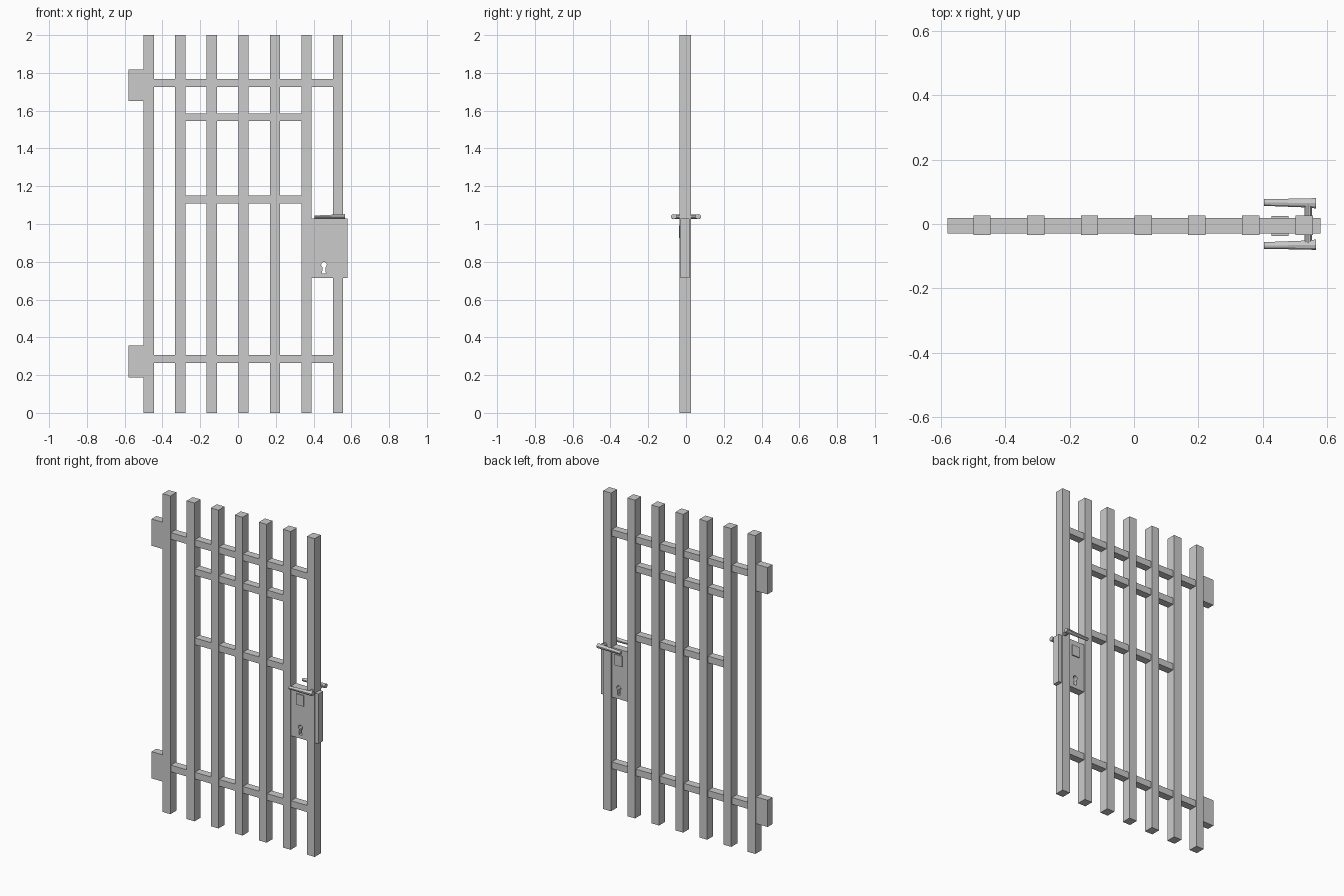
import bpy, bmesh, math
from mathutils import Vector

if "Cube" in bpy.data.objects:
    bpy.data.objects.remove(bpy.data.objects["Cube"])


def make_object(name, bm):
    bmesh.ops.recalc_face_normals(bm, faces=bm.faces)
    mesh = bpy.data.meshes.new(name)
    bm.to_mesh(mesh)
    bm.free()
    obj = bpy.data.objects.new(name, mesh)
    bpy.context.collection.objects.link(obj)
    return obj


def box(name, x, y, z):
    """Box from (min, max) ranges."""
    bm = bmesh.new()
    bmesh.ops.create_cube(bm, size=1)
    for v in bm.verts:
        v.co = Vector([(a + b) / 2 + c * (b - a) for c, (a, b) in zip(v.co, (x, y, z))])
    return make_object(name, bm)


def loft(name, rings):
    """Closed solid skinned through equal-length rings of points."""
    bm = bmesh.new()
    loops = [[bm.verts.new(p) for p in ring] for ring in rings]
    n = len(loops[0])
    for a, b in zip(loops, loops[1:]):
        for i in range(n):
            j = (i + 1) % n
            bm.faces.new((a[i], a[j], b[j], b[i]))
    bm.faces.new(loops[0])
    bm.faces.new(loops[-1])
    return make_object(name, bm)


BAR_Y = (-0.034, 0.026)
RAIL_Y = (-0.030, 0.018)
bar_x = [-0.473 + 0.1672 * i for i in range(7)]

# Vertical bars
for i, x in enumerate(bar_x):
    box(f"bar_{i + 1}", (x - 0.027, x + 0.027), BAR_Y, (0, 2))

# Horizontal rails: outer pair spans all bars, inner pair spans bars 2 to 6
for name, first, last, z in (("bottom_rail", 0, 6, 0.286), ("middle_rail", 1, 5, 1.130),
                             ("upper_rail", 1, 5, 1.565), ("top_rail", 0, 6, 1.747)):
    box(name, (bar_x[first], bar_x[last]), RAIL_Y, (z - 0.021, z + 0.021))

# Hinge blocks
for name, z in (("lower_hinge", 0.272), ("upper_hinge", 1.734)):
    box(name, (-0.58, bar_x[0]), RAIL_Y, (z - 0.084, z + 0.084))

# Lock case with a keyhole cut right through
lock = box("lock_case", (0.365, 0.58), RAIL_Y, (0.715, 1.028))
kx, kz, kr = 0.455, 0.784, 0.015
arc = [math.radians(-60 + 300 * i / 10) for i in range(11)]
outline = [(kx + kr * math.cos(a), kz + kr * math.sin(a)) for a in arc]
outline += [(kx - 0.010, 0.738), (kx + 0.010, 0.738)]
cutter = loft("keyhole_cutter", [[(x, y, z) for x, z in outline] for y in (-0.1, 0.1)])
cutter.hide_render = True
mod = lock.modifiers.new("keyhole", 'BOOLEAN')
mod.operation, mod.solver, mod.object = 'DIFFERENCE', 'EXACT', cutter
bpy.context.view_layer.objects.active = lock
bpy.ops.object.modifier_apply(modifier=mod.name)
bpy.data.objects.remove(cutter)

# Raised square on both faces of the lock
box("lock_square", (0.428, 0.481), (-0.037, 0.025), (0.925, 0.993))


def ring(center, axis, r_side, r_up, n=10):
    """Ellipse of points around the x or y axis."""
    pts = []
    for i in range(n):
        a = 2 * math.pi * (i + 0.5) / n
        s, u = r_side * math.cos(a), r_up * math.sin(a)
        pts.append(Vector(center) + (Vector((0, s, u)) if axis == 'x' else Vector((s, 0, u))))
    return pts


# Handle spindle through the bar
loft("handle_spindle", [ring((0.542, y, 1.038), 'y', 0.012, 0.012) for y in (-0.066, 0.066)])

# Tapered lever on each side
for name, side in (("front_lever", -1), ("back_lever", 1)):
    loft(name, [ring((0.404, side * 0.067, 1.036), 'x', 0.011, 0.009),
                ring((0.530, side * 0.0655, 1.038), 'x', 0.0145, 0.0125),
                ring((0.567, side * 0.0645, 1.039), 'x', 0.017, 0.013)])
